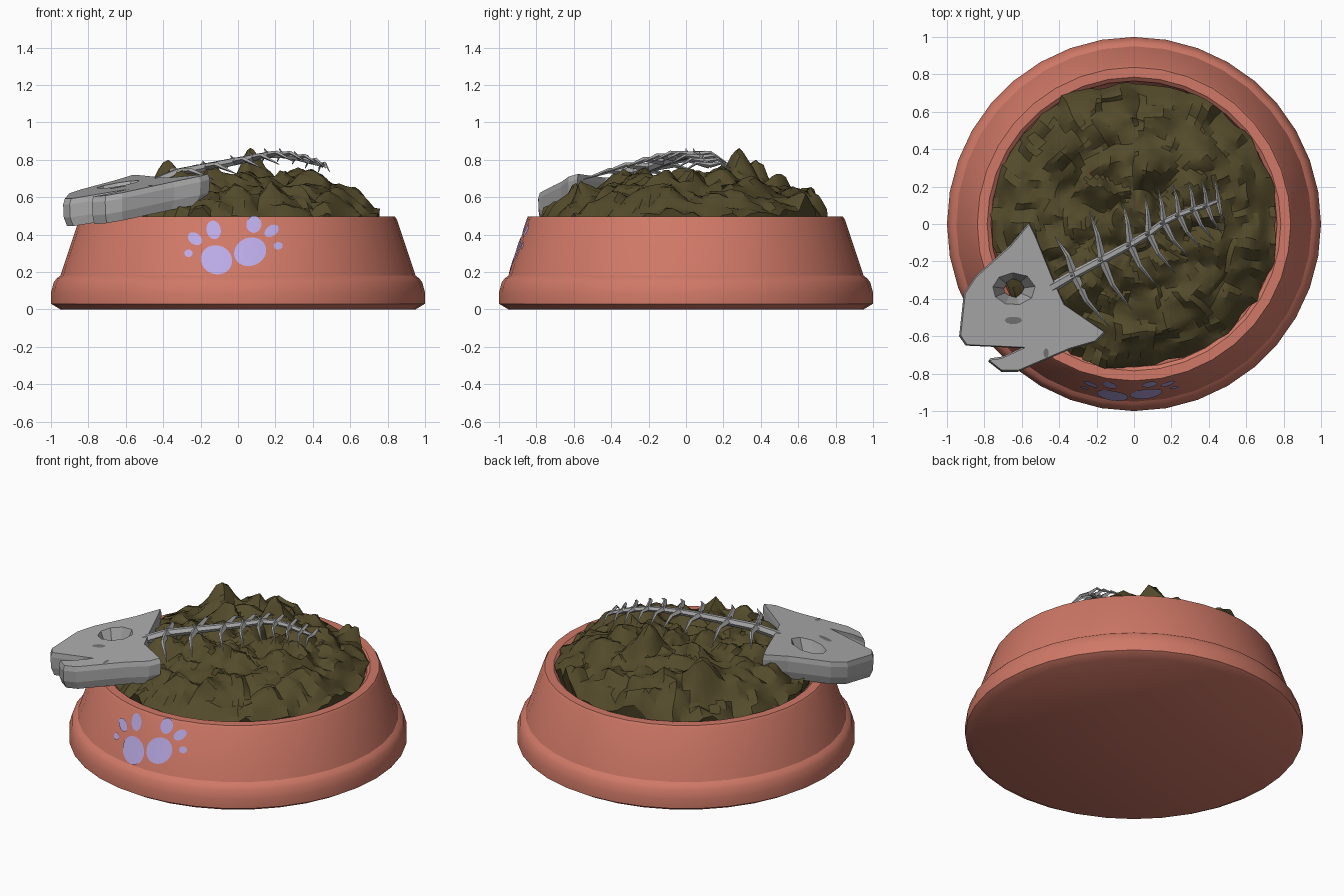
import bpy, bmesh, math
from mathutils import Vector, noise

cube = bpy.data.objects.get("Cube")
if cube:
    bpy.data.objects.remove(cube, do_unlink=True)


def material(name, rgb):
    m = bpy.data.materials.new(name)
    m.use_nodes = True
    m.diffuse_color = (*rgb, 1)
    m.node_tree.nodes["Principled BSDF"].inputs["Base Color"].default_value = (*rgb, 1)
    return m


clay = material("terracotta", (0.63, 0.19, 0.135))
lilac = material("lilac", (0.50, 0.41, 0.80))
brown = material("olive brown", (0.088, 0.070, 0.024))
bone = material("bone grey", (0.40, 0.40, 0.40))
shade = material("dark grey", (0.17, 0.17, 0.17))


def finish(bm, name, mat, smooth=None, normals=True):
    if normals:
        bmesh.ops.recalc_face_normals(bm, faces=bm.faces)
    me = bpy.data.meshes.new(name)
    bm.to_mesh(me)
    bm.free()
    ob = bpy.data.objects.new(name, me)
    bpy.context.collection.objects.link(ob)
    me.materials.append(mat)
    bpy.ops.object.select_all(action='DESELECT')
    ob.select_set(True)
    bpy.context.view_layer.objects.active = ob
    if smooth:
        bpy.ops.object.shade_smooth_by_angle(angle=math.radians(smooth))
    return ob


def bridge(bm, a, b):
    n = len(a)
    for i in range(n):
        bm.faces.new((a[i], a[(i + 1) % n], b[(i + 1) % n], b[i]))


def circle(n):
    return [(math.cos(2 * math.pi * i / n), math.sin(2 * math.pi * i / n)) for i in range(n)]


# Bowl: turned profile, outside up, over the rim and down the inside
profile = [(0.95, 0), (1.0, 0.03), (1.0, 0.09), (0.985, 0.145), (0.97, 0.165), (0.95, 0.18),
           (0.85, 0.48), (0.838, 0.497), (0.785, 0.497), (0.765, 0.48), (0.74, 0.3), (0.66, 0.2)]
bm = bmesh.new()
rings = [[bm.verts.new((r * c, r * s, z)) for c, s in circle(36)] for r, z in profile]
for a, b in zip(rings, rings[1:]):
    bridge(bm, a, b)
bm.faces.new(rings[0])
bm.faces.new(rings[-1])
finish(bm, "bowl", clay, 32)


# Paw prints: thin ovals wrapped on the sloping wall
def wall_point(x, z):
    r = 0.95 - (z - 0.18) / 3 + 0.004
    return x, -math.sqrt(r * r - x * x), z


def oval(name, cx, cz, rx, rz, tilt):
    bm = bmesh.new()
    ct, st = math.cos(tilt), math.sin(tilt)
    rings = []
    for k in (1, 0.5):
        rings.append([bm.verts.new(wall_point(cx + k * (rx * c * ct - rz * s * st),
                                              cz + k * (rx * c * st + rz * s * ct)))
                      for c, s in circle(24)])
    bridge(bm, *rings)
    bm.faces.new(rings[1][::-1])
    ob = finish(bm, name, lilac, normals=False)
    if ob.data.polygons[0].normal.y > 0:
        ob.data.flip_normals()


for side, spots in {
    "right": [(-0.115, 0.265, 0.085, 0.077, -0.4), (-0.13, 0.425, 0.038, 0.05, 0.2),
              (-0.23, 0.378, 0.042, 0.03, -0.6), (-0.265, 0.3, 0.022, 0.02, 0)],
    "left": [(0.065, 0.308, 0.088, 0.075, 0.4), (0.085, 0.455, 0.04, 0.046, -0.2),
             (0.18, 0.42, 0.042, 0.028, 0.6), (0.215, 0.34, 0.024, 0.02, 0)],
}.items():
    for i, spot in enumerate(spots):
        oval(f"{side}_paw_{'pad' if i == 0 else 'toe'}", *spot)

# Food mound: dome of craggy lumps with a few tall peaks
peaks = [(0.06, 0.27, 0.14, 0.08), (-0.38, 0.36, 0.15, 0.09), (-0.2, 0.5, 0.08, 0.1),
         (0.4, 0.64, 0.12, 0.08), (-0.13, 0.7, 0.1, 0.08), (-0.2, 0.25, 0.06, 0.1),
         (0.5, 0.25, 0.05, 0.1), (0.55, -0.1, 0.04, 0.1)]


def mound_point(r, c, s):
    x, y = r * c, r * s
    p = Vector((x, y, 0.37))
    near = noise.voronoi(p * 5.5)[0]
    rocky = 0.12 * min(near[1] - near[0], 0.6) - 0.03
    rough = 0.055 * noise.noise(p * 7) + 0.025 * noise.noise(p * 17)
    z = 0.475 + 0.215 * (1 - (r / 0.785) ** 4) + rocky + rough
    for px, py, h, w in peaks:
        z += h * math.exp(-((x - px) ** 2 + (y - py) ** 2) / (w * w))
    shift = noise.noise_vector(p * 8) * 0.035
    return x + shift.x, y + shift.y, z


bm = bmesh.new()
steps = 30
rings = [[bm.verts.new(mound_point(0.765 * k / steps, c, s)) for c, s in circle(90)]
         for k in range(1, steps + 1)]
rings.append([bm.verts.new((0.7 * c, 0.7 * s, 0.3)) for c, s in circle(90)])
for a, b in zip(rings, rings[1:]):
    bridge(bm, a, b)
bm.faces.new(rings[0])
bm.faces.new(rings[-1])
finish(bm, "food_mound", brown, 28)


# Fish head: tilted slab with bevelled edges and a notched mouth
def head_top(x, y):
    return 0.72 + 0.17 * (x + 0.17) + 0.11 * (y + 0.6)


outline = [(-0.56, 0.01), (-0.53, -0.05), (-0.42, -0.32), (-0.37, -0.43), (-0.15, -0.58),
           (-0.2, -0.63), (-0.34, -0.67), (-0.62, -0.79), (-0.71, -0.79), (-0.78, -0.735),
           (-0.71, -0.725), (-0.58, -0.665), (-0.9, -0.65), (-0.935, -0.6), (-0.91, -0.37),
           (-0.85, -0.28), (-0.66, -0.11)]
bm = bmesh.new()
rings = []
for k, drop in [(0.975, 0), (1, 0.03), (0.99, 0.1), (0.94, 0.15)]:
    pts = [(-0.58 + k * (x + 0.58), -0.45 + k * (y + 0.45)) for x, y in outline]
    rings.append([bm.verts.new((x, y, head_top(x, y) - drop)) for x, y in pts])
for a, b in zip(rings, rings[1:]):
    bridge(bm, a, b)
bm.faces.new(rings[0])
bm.faces.new(rings[-1])
head = finish(bm, "fish_head", bone)

# Eye socket: funnel cut through the head
bm = bmesh.new()
bmesh.ops.create_cone(bm, cap_ends=True, segments=9, radius1=0.015, radius2=0.135, depth=0.3)
cutter = finish(bm, "eye_cutter", bone)
cutter.location = (-0.65, -0.35, 0.59)
cutter.scale = (1.08, 0.82, 1)
cutter.hide_render = True
mod = head.modifiers.new("eye_socket", 'BOOLEAN')
mod.object = cutter
mod.operation = 'DIFFERENCE'
mod.solver = 'EXACT'
bpy.context.view_layer.update()
bpy.context.view_layer.objects.active = head
bpy.ops.object.modifier_apply(modifier=mod.name)
bpy.data.objects.remove(cutter, do_unlink=True)

# Dark marks on the head: nostril and cheek
for name, cx, cy, rx, ry in [("nostril", -0.645, -0.515, 0.047, 0.02),
                             ("cheek_mark", -0.47, -0.69, 0.014, 0.026)]:
    bm = bmesh.new()
    bm.faces.new([bm.verts.new((cx + rx * c, cy + ry * s, head_top(cx + rx * c, cy + ry * s) + 0.003))
                  for c, s in circle(10)])
    finish(bm, name, shade, normals=False)


# Spine and ribs: tapered tubes
def tube(name, pts, radii, sides=6):
    pts = [Vector(p) for p in pts]
    bm = bmesh.new()
    rings = []
    for i, (p, r) in enumerate(zip(pts, radii)):
        d = (pts[min(i + 1, len(pts) - 1)] - pts[max(i - 1, 0)]).normalized()
        u = d.cross(Vector((0, 0, 1))).normalized()
        v = u.cross(d)
        rings.append([bm.verts.new(p + u * r * c + v * r * s) for c, s in circle(sides)])
    for a, b in zip(rings, rings[1:]):
        bridge(bm, a, b)
    bm.faces.new(rings[0])
    bm.faces.new(rings[-1])
    return finish(bm, name, bone)


spine = [Vector(p) for p in [(-0.44, -0.34, 0.68), (-0.32, -0.27, 0.73), (-0.17, -0.19, 0.76),
                             (-0.02, -0.11, 0.79), (0.08, -0.05, 0.81), (0.16, 0.01, 0.825),
                             (0.24, 0.05, 0.825), (0.32, 0.08, 0.81), (0.39, 0.1, 0.79),
                             (0.45, 0.125, 0.77)]]
tube("spine", spine, [0.028, 0.026, 0.024, 0.022, 0.02, 0.019, 0.018, 0.017, 0.015, 0.01])

upper = [(-0.1, 0.2), (-0.07, 0.26), (-0.04, 0.23), (-0.02, 0.21), (-0.03, 0.18),
         (-0.03, 0.16), (-0.03, 0.15), (-0.03, 0.14), (-0.02, 0.12)]
lower = [(0.19, -0.28), (0.16, -0.27), (0.15, -0.23), (0.14, -0.21), (0.14, -0.19),
         (0.12, -0.18), (0.11, -0.17), (0.08, -0.15), (0.04, -0.14)]
for side, tips in (("left", upper), ("right", lower)):
    for i, (dx, dy) in enumerate(tips):
        base = spine[i + 1]
        size = 0.024 - 0.0012 * i
        bend = Vector((dx * 0.35, dy * 0.5, 0.012))
        tube(f"{side}_rib", [base, base + bend, base + Vector((dx, dy, -0.035))],
             [size, size * 0.6, 0.002], 4)

# Small upright thorn on each vertebra
for p in spine[1:-1]:
    tube("spine_thorn", [p, p + Vector((-0.02, -0.01, 0.035))], [0.012, 0.002], 4)
